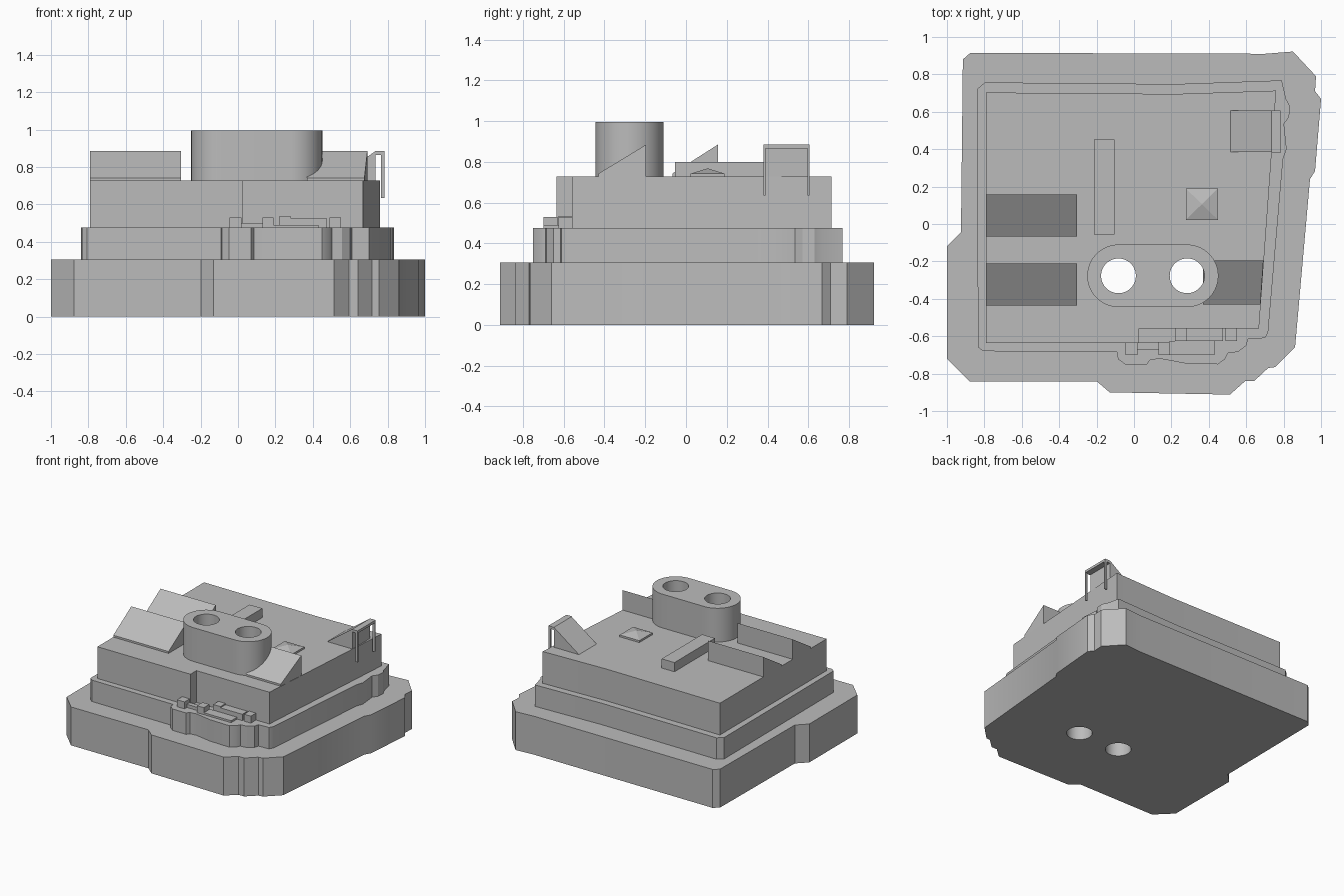
import bpy
import bmesh
import math
from mathutils import Vector

cube = bpy.data.objects.get("Cube")
if cube:
    bpy.data.objects.remove(cube, do_unlink=True)

grey = bpy.data.materials.new("plain_grey")
grey.use_nodes = True
GREY = (0.5, 0.5, 0.5, 1)
grey.diffuse_color = GREY
grey.node_tree.nodes["Principled BSDF"].inputs["Base Color"].default_value = GREY


def extrude(name, outline, vec):
    """Solid made by sweeping a flat polygon of 3D points along vec."""
    bm = bmesh.new()
    face = bm.faces.new([bm.verts.new(p) for p in outline])
    swept = bmesh.ops.extrude_face_region(bm, geom=[face])["geom"]
    verts = [v for v in swept if isinstance(v, bmesh.types.BMVert)]
    bmesh.ops.translate(bm, verts=verts, vec=Vector(vec))
    bmesh.ops.recalc_face_normals(bm, faces=bm.faces)
    mesh = bpy.data.meshes.new(name)
    bm.to_mesh(mesh)
    bm.free()
    obj = bpy.data.objects.new(name, mesh)
    bpy.context.collection.objects.link(obj)
    mesh.materials.append(grey)
    return obj


def prism(name, pts, z0, z1):
    return extrude(name, [(x, y, z0) for x, y in pts], (0, 0, z1 - z0))


def box(name, x0, x1, y0, y1, z0, z1):
    return prism(name, [(x0, y0), (x1, y0), (x1, y1), (x0, y1)], z0, z1)


def arc(cx, cy, r, start, end, n):
    steps = [math.radians(start + (end - start) * i / n) for i in range(n + 1)]
    return [(cx + r * math.cos(a), cy + r * math.sin(a)) for a in steps]


def smooth(obj):
    bpy.ops.object.select_all(action='DESELECT')
    obj.select_set(True)
    bpy.context.view_layer.objects.active = obj
    bpy.ops.object.shade_smooth_by_angle(angle=math.radians(30))


BASE_TOP, STEP_TOP, DECK = 0.305, 0.475, 0.727
HOLE_X, HOLE_Y = (-0.083, 0.284), -0.277

# Three stacked tiers
base = prism("base_slab", [
    (-.915, .88), (-.875, .915), (.7, .91), (.85, .922), (.973, .79), (.968, .71),
    (1, .668), (.968, .283), (.941, .24), (.861, -.66), (.754, -.765), (.717, -.77),
    (.642, -.84), (.594, -.84), (.513, -.912), (-.13, -.9), (-.198, -.842),
    (-.877, -.842), (-1, -.72), (-1, -.118), (-.925, -.043)], 0, BASE_TOP)
step = prism("middle_step", [
    (-.84, .72), (-.797, .757), (.22, .748), (.79, .768), (.813, .668), (.834, .63),
    (.829, .572), (.802, .535), (.816, .4), (.797, .348), (.717, -.58), (.7, -.61),
    (.61, -.615), (.6, -.65), (.556, -.684), (.503, -.69), (.487, -.722), (.449, -.75),
    (.273, -.745), (.139, -.72), (.086, -.727), (.07, -.75), (-.048, -.75),
    (-.086, -.722), (-.09, -.684), (-.807, -.68), (-.834, -.658)], BASE_TOP, STEP_TOP)
block = prism("upper_block", [
    (-.79, .703), (.22, .695), (.76, .713), (.668, -.56),
    (.027, -.56), (.027, -.635), (-.79, -.635)], STEP_TOP, DECK)

# Rounded tower with two bores running through everything
R = 0.167
tower = prism("twin_bore_tower", arc(HOLE_X[1], HOLE_Y, R, -90, 90, 32)
              + arc(HOLE_X[0], HOLE_Y, R, 90, 270, 32), DECK, 0.995)
for hx in HOLE_X:
    cutter = prism("bore_cutter", arc(hx, HOLE_Y, 0.093, 0, 360, 48)[:-1], -0.1, 1.2)
    cutter.hide_render = True
    for part in (base, step, block, tower):
        mod = part.modifiers.new("bore", 'BOOLEAN')
        mod.operation, mod.solver, mod.object = 'DIFFERENCE', 'EXACT', cutter
        bpy.context.view_layer.objects.active = part
        bpy.ops.object.modifier_apply(modifier=mod.name)
    bpy.data.objects.remove(cutter, do_unlink=True)
for part in (base, step, block, tower):
    smooth(part)


# Sloped wedges, low at the front with an upright back
def wedge(name, x0, x1, y0, y1):
    side = [(x0, y0, DECK), (x0, y1, DECK), (x0, y1, 0.885), (x0, y0, 0.742)]
    return extrude(name, side, (x1 - x0, 0, 0))


wedge("left_rear_wedge", -.79, -.305, -.067, .157)
wedge("left_front_wedge", -.79, -.305, -.435, -.21)
right_wedge = wedge("right_wedge", .37, .692, -.43, -.195)
for v in right_wedge.data.vertices:
    if v.co.x > .6 and v.co.y < -.3:
        v.co.x = .676

# Bar and small capped pad on the deck
box("deck_bar", -.215, -.103, -.055, .452, DECK, 0.8)
pad = box("pad_base", .277, .449, .022, .19, DECK, 0.742)
cap = box("pad_cap", .277, .449, .022, .19, 0.742, 0.767)
for v in cap.data.vertices:
    if v.co.z > .75:
        v.co.x, v.co.y = .363 + (v.co.x - .363) * .03, .106 + (v.co.y - .106) * .03

# Side ramp with a thin frame hanging over the edge
extrude("side_ramp", [(.515, .385, DECK), (.735, .385, DECK), (.735, .385, .885)],
        (0, .222, 0))
box("frame_top", .735, .783, .38, .607, .865, .885)
for name, y in (("frame_front_post", .38), ("frame_rear_post", .597)):
    box(name, .765, .783, y, y + .01, .635, .865)

# Small blocks and strips along the front ledge
for name, x0, x1, y0, y1, top in (
        ("ledge_block_a", -.045, .02, -.7, -.633, .53),
        ("ledge_block_b", .13, .19, -.7, -.63, .53),
        ("ledge_block_c", .22, .283, -.625, -.56, .535),
        ("ledge_block_d", .49, .55, -.625, -.56, .53),
        ("ledge_rear_strip", .283, .475, -.625, -.56, .525),
        ("ledge_front_strip", .19, .43, -.7, -.625, .49),
        ("ledge_link_strip", .02, .13, -.67, -.633, .5)):
    box(name, x0, x1, y0, y1, STEP_TOP, top)
